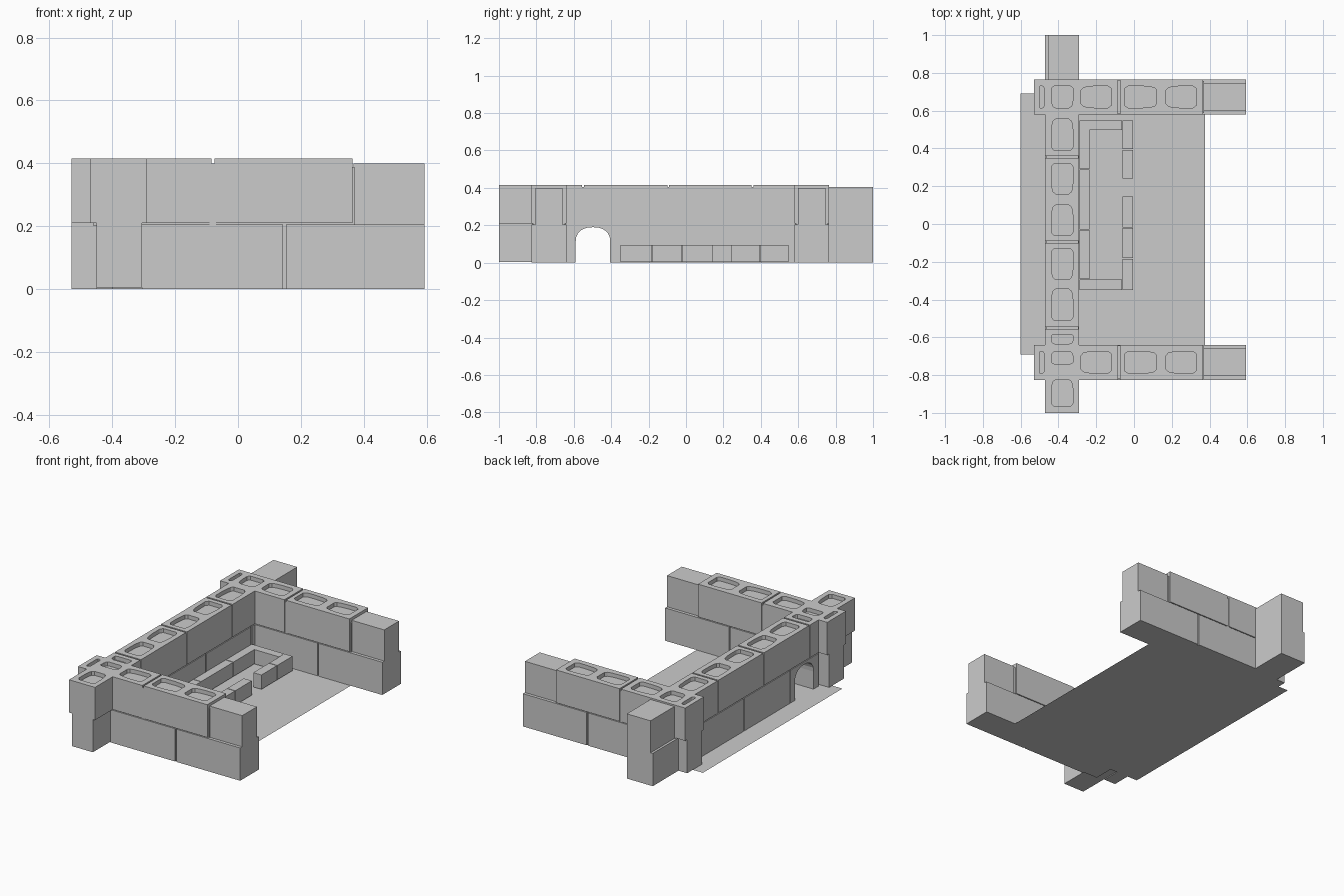
import bpy, bmesh, math

if "Cube" in bpy.data.objects:
    bpy.data.objects.remove(bpy.data.objects["Cube"])

def finish(name, bm):
    bmesh.ops.recalc_face_normals(bm, faces=bm.faces)
    me = bpy.data.meshes.new(name)
    bm.to_mesh(me)
    bm.free()
    ob = bpy.data.objects.new(name, me)
    bpy.context.collection.objects.link(ob)
    return ob

def box(name, x0, x1, y0, y1, z0, z1):
    bm = bmesh.new()
    bmesh.ops.create_cube(bm, size=1)
    for v in bm.verts:
        v.co = ((x0 + x1) / 2 + v.co.x * (x1 - x0),
                (y0 + y1) / 2 + v.co.y * (y1 - y0),
                (z0 + z1) / 2 + v.co.z * (z1 - z0))
    return finish(name, bm)

def prism(bm, pts, offset):
    f = bm.faces.new([bm.verts.new(p) for p in pts])
    new = bmesh.ops.extrude_face_region(bm, geom=[f])['geom']
    bmesh.ops.translate(bm, vec=offset, verts=[g for g in new if isinstance(g, bmesh.types.BMVert)])

def cell(bm, axis, a, b, c, h):
    """Tapered hollow running from wide end a to narrow web end b, centred on c."""
    L = b - a
    half = [(0.05, 0.88), (0.12, 1.0), (0.5, 1.0), (0.78, 0.94), (0.93, 0.84), (1.0, 0.62)]
    half = [(0.0, 0.75)] + half
    uv = [(a + t * L, c + w * h) for t, w in half] + [(a + t * L, c - w * h) for t, w in reversed(half)]
    pts = [(u, v, 0.39) if axis == 'x' else (v, u, 0.39) for u, v in uv]
    prism(bm, pts, (0, 0, 0.06))

def hollow(ob, axis, cells, c, h=0.058):
    """Sink the shallow hollows into the top of a block."""
    bm = bmesh.new()
    for a, b in cells:
        cell(bm, axis, a, b, c, h)
    cut = finish("cutter", bm)
    cut.hide_render = True
    mod = ob.modifiers.new("hollows", 'BOOLEAN')
    mod.object, mod.operation, mod.solver = cut, 'DIFFERENCE', 'EXACT'
    bpy.context.view_layer.objects.active = ob
    bpy.ops.object.modifier_apply(modifier=mod.name)
    bpy.data.objects.remove(cut)

LOW, UP = (0, 0.205), (0.21, 0.415)
BX0, BX1 = -0.47, -0.29

# floor sheet
bm = bmesh.new()
bm.faces.new([bm.verts.new(p) for p in
              [(-0.6, -0.69, 0), (0.375, -0.69, 0), (0.375, 0.69, 0), (-0.6, 0.69, 0)]])
finish("floor", bm)

# back wall upper course
courses = [(-1.0, -0.555, [(-0.965, -0.825), (-0.74, -0.675), (-0.585, -0.635)]),
           (-0.545, -0.1, [(-0.51, -0.345), (-0.13, -0.295)]),
           (-0.09, 0.35, [(-0.06, 0.10), (0.32, 0.16)]),
           (0.36, 0.765, [(0.39, 0.555), (0.73, 0.615)])]
for i, (y0, y1, cells) in enumerate(courses):
    hollow(box(f"back_upper_block_{i}", BX0, BX1, y0, y1, *UP), 'y', cells, -0.38)
box("back_upper_end_block", -0.455, BX1, 0.765, 1.0, 0.205, 0.405)

# back wall lower course
box("back_lower_end_block_near", -0.45, -0.305, -1.0, -0.64, 0.005, 0.21)
box("back_lower_block_0", BX0, BX1, -0.355, 0.095, *LOW)
box("back_lower_block_1", BX0, BX1, 0.105, 0.545, *LOW)
box("back_lower_end_block_far", BX0, BX1, 0.555, 1.0, *LOW)

# arched doorway block
prof = [(-0.64, 0), (-0.59, 0)]
for k in range(13):
    t = math.pi - math.pi * k / 12
    c, s = math.cos(t), math.sin(t)
    prof.append((-0.4975 + 0.0925 * math.copysign(abs(c) ** 0.85, c), 0.11 + 0.08 * abs(s) ** 0.85))
prof += [(-0.405, 0), (-0.362, 0), (-0.362, 0.205), (-0.64, 0.205)]
bm = bmesh.new()
prism(bm, [(BX0, y, z) for y, z in prof], (BX1 - BX0, 0, 0))
finish("doorway_block", bm)

# back wall mortar
box("back_mortar_upper", BX0 + 0.008, BX1 - 0.008, -0.65, 0.765, 0.2, 0.388)
box("back_mortar_lower", BX0 + 0.008, BX1 - 0.008, -0.365, 0.6, 0, 0.202)
for i, y in enumerate((-0.55, -0.095, 0.355)):
    box(f"back_mortar_joint_{i}", BX0 + 0.004, BX1 - 0.004, y - 0.006, y + 0.006, 0.205, 0.405)

# side walls
for side, y0, y1 in (("near", -0.825, -0.64), ("far", 0.58, 0.765)):
    c = (y0 + y1) / 2
    n0, n1 = c - 0.073, c + 0.073
    hollow(box(f"{side}_upper_stub", -0.53, BX0, y0, y1, *UP), 'x', [(-0.50, -0.475)], c)
    hollow(box(f"{side}_upper_block_0", BX1, -0.085, y0, y1, *UP), 'x', [(-0.12, -0.28)], c)
    hollow(box(f"{side}_upper_block_1", -0.075, 0.365, y0, y1, *UP), 'x', [(-0.05, 0.12), (0.33, 0.17)], c)
    box(f"{side}_upper_end_block", 0.368, 0.593, n0, n1, 0.205, 0.4)
    box(f"{side}_lower_stub", -0.53, -0.45, n0, n1, 0, 0.21)
    box(f"{side}_lower_block_0", -0.305, 0.143, y0, y1, *LOW)
    box(f"{side}_lower_block_1", 0.152, 0.593, y0, y1, *LOW)
    box(f"{side}_mortar_upper", -0.46, 0.37, y0 + 0.008, y1 - 0.008, 0.2, 0.388)
    box(f"{side}_mortar_joint", -0.09, -0.07, y0 + 0.004, y1 - 0.004, 0.205, 0.4)
    box(f"{side}_mortar_lower", -0.4, 0.58, y0 + 0.008, y1 - 0.008, 0, 0.202)

# low hearth border of small bricks
H = (0.005, 0.095)
for i, (y0, y1) in enumerate([(-0.29, -0.032), (-0.028, 0.288), (0.292, 0.497)]):
    box(f"border_back_brick_{i}", -0.288, -0.235, y0, y1, *H)
for i, (y0, y1) in enumerate([(-0.35, -0.295), (0.497, 0.548)]):
    box(f"border_side_brick_{i}", -0.288, -0.064, y0, y1, *H)
for i, (y0, y1) in enumerate([(-0.35, -0.184), (-0.18, -0.022), (-0.018, 0.145), (0.24, 0.393), (0.397, 0.548)]):
    box(f"border_front_brick_{i}", -0.062, -0.006, y0, y1, *H)
